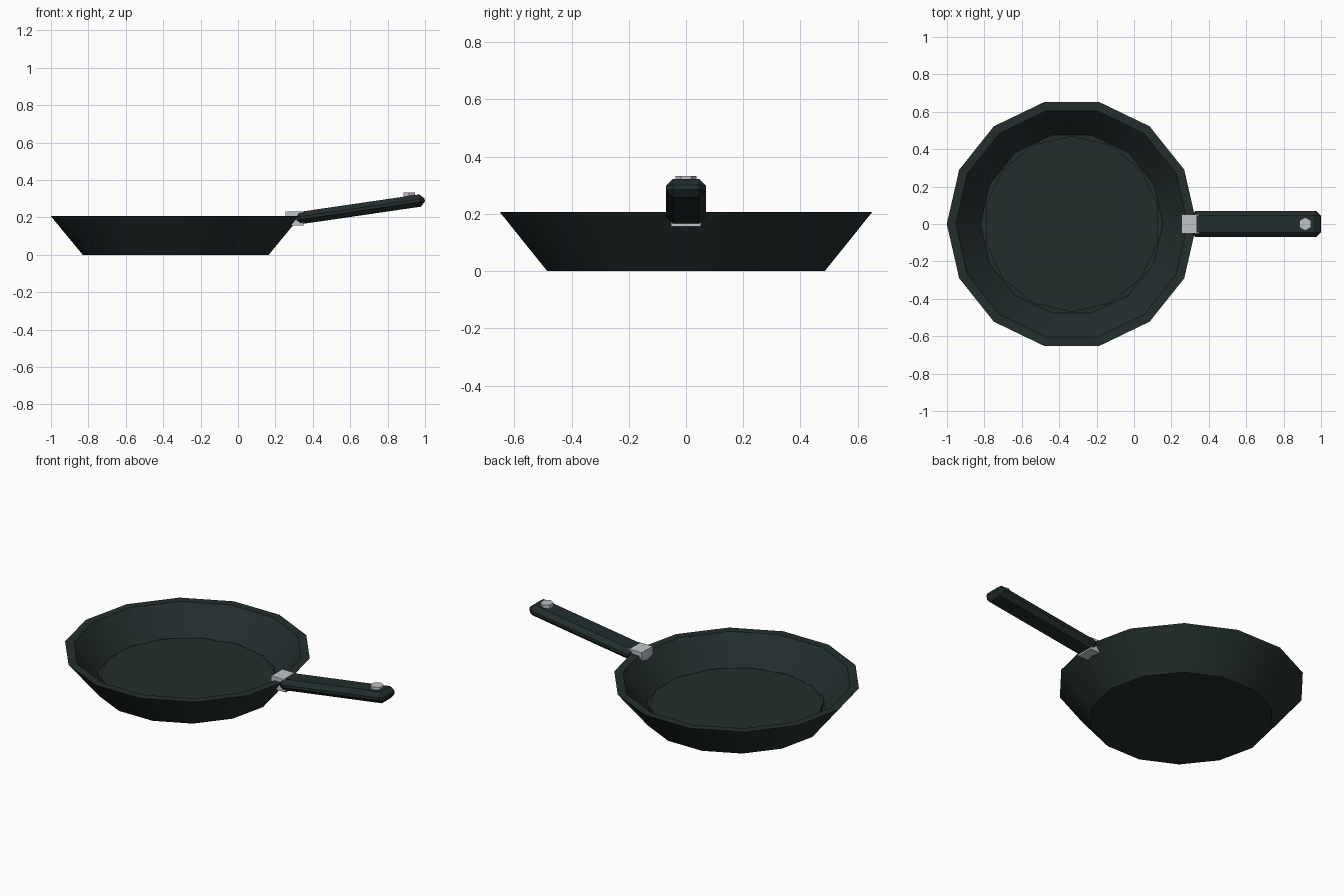
import bpy
import bmesh
from math import cos, sin, pi, radians

if "Cube" in bpy.data.objects:
    bpy.data.objects.remove(bpy.data.objects["Cube"], do_unlink=True)

SIDES = 14
PAN_X = -0.333


def material(name, rgb):
    m = bpy.data.materials.new(name)
    m.use_nodes = True
    colour = (*rgb, 1)
    m.diffuse_color = colour
    m.node_tree.nodes["Principled BSDF"].inputs["Base Color"].default_value = colour
    return m


iron = material("dark iron", (0.017, 0.027, 0.027))
steel = material("pale steel", (0.52, 0.54, 0.57))


def finish(bm, name, mat, location, tilt=0, smooth=False):
    bmesh.ops.recalc_face_normals(bm, faces=bm.faces)
    mesh = bpy.data.meshes.new(name)
    bm.to_mesh(mesh)
    bm.free()
    mesh.materials.append(mat)
    ob = bpy.data.objects.new(name, mesh)
    ob.location = location
    ob.rotation_euler.y = tilt
    bpy.context.collection.objects.link(ob)
    if smooth:
        bpy.ops.object.select_all(action="DESELECT")
        ob.select_set(True)
        bpy.context.view_layer.objects.active = ob
        bpy.ops.object.shade_smooth_by_angle(angle=radians(30))
    return ob


def turned(name, mat, profile, sides, location, offset=0, smooth=False):
    """Stack of polygon rings from (radius, z) points, capped at both ends."""
    bm = bmesh.new()
    rings = []
    for r, z in profile:
        angles = [2 * pi * (i + offset) / sides for i in range(sides)]
        rings.append([bm.verts.new((r * cos(a), r * sin(a), z)) for a in angles])
    for low, high in zip(rings, rings[1:]):
        for i in range(sides):
            j = (i + 1) % sides
            bm.faces.new((low[i], low[j], high[j], high[i]))
    bm.faces.new(rings[0])
    bm.faces.new(rings[-1])
    return finish(bm, name, mat, location, smooth=smooth)


def block(name, mat, size, location, bevel=0, tilt=0):
    """Box with optional chamfered edges."""
    bm = bmesh.new()
    bmesh.ops.create_cube(bm, size=1)
    bmesh.ops.scale(bm, vec=size, verts=bm.verts)
    if bevel:
        bmesh.ops.bevel(bm, geom=bm.edges[:], offset=bevel, segments=1,
                        affect="EDGES", profile=0.5)
    return finish(bm, name, mat, location, tilt)


# Pan body: base, outer wall, flat rim, inner wall, inner floor
turned("pan_body", iron,
       [(0.4975, 0), (0.668, 0.207), (0.62, 0.207), (0.487, 0.045)],
       SIDES, (PAN_X, 0, 0), smooth=True)

# Cooking plate, turned half a step against the body
turned("cooking_plate", iron, [(0.47, 0.04), (0.47, 0.062)],
       SIDES, (PAN_X, 0, 0), offset=0.5, smooth=True)

# Chamfered handle rising away from the rim
block("handle", iron, (0.70, 0.14, 0.066), (0.652, 0, 0.243),
      bevel=0.025, tilt=radians(-8.3))

# Bracket joining rim and handle
block("handle_bracket", steel, (0.095, 0.104, 0.074), (0.3025, 0, 0.193))

# Hexagonal rivet near the handle tip
turned("handle_rivet", steel, [(0.036, 0.29), (0.036, 0.333)],
       6, (0.915, 0, 0), offset=0.5)
